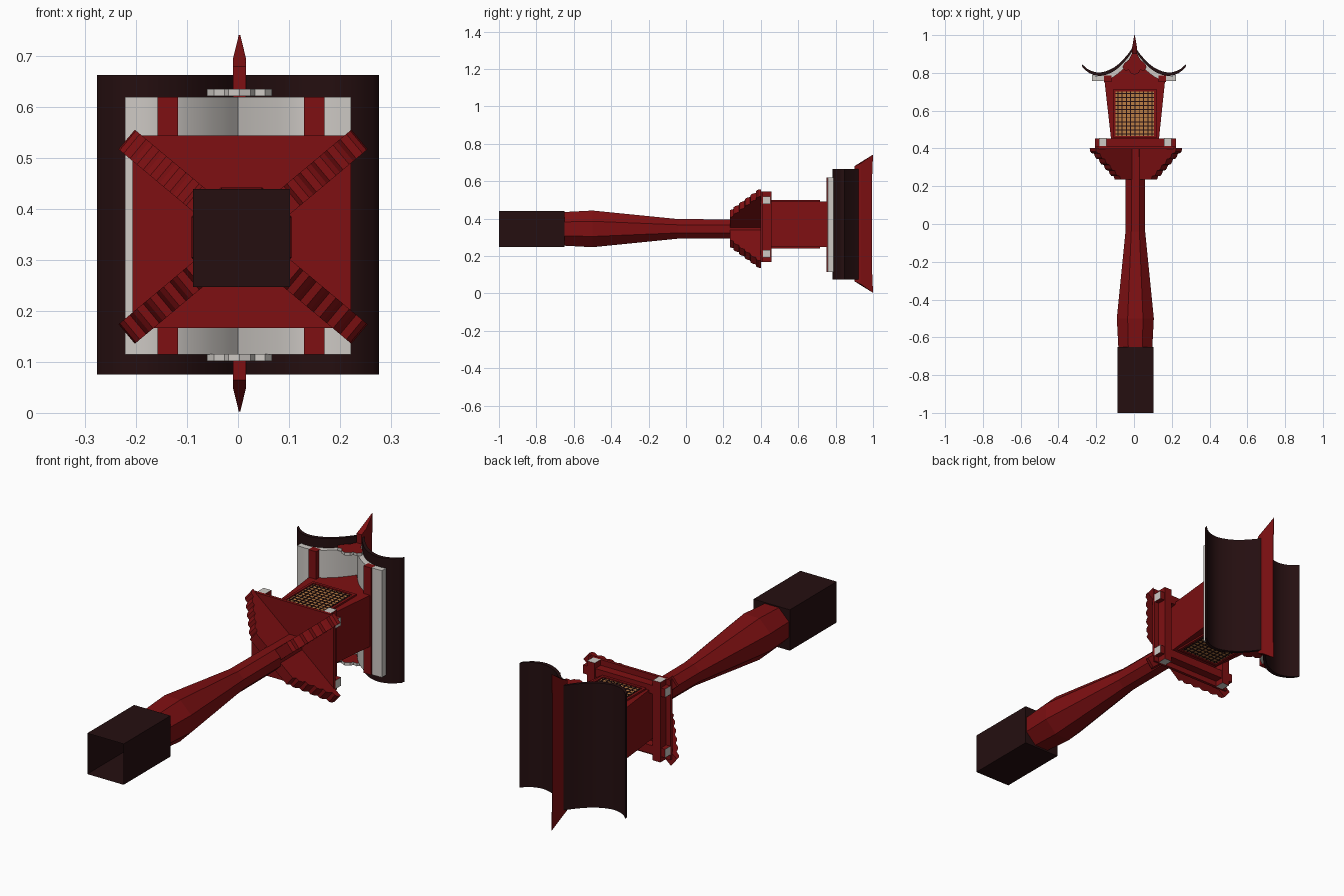
import bpy, bmesh, math
from mathutils import Matrix, Vector

if "Cube" in bpy.data.objects:
    bpy.data.objects.remove(bpy.data.objects["Cube"])


def mat(name, rgb):
    m = bpy.data.materials.new(name)
    m.diffuse_color = (*rgb, 1)
    m.use_nodes = True
    m.node_tree.nodes["Principled BSDF"].inputs["Base Color"].default_value = m.diffuse_color
    return m


RED = mat("dark_red_paint", (0.21, 0.005, 0.006))
BLACK = mat("black_lacquer", (0.018, 0.0045, 0.005))
WHITE = mat("off_white", (0.62, 0.59, 0.56))
PAPER = mat("amber_paper", (0.50, 0.21, 0.06))


def finish(bm, name, *mats):
    bmesh.ops.recalc_face_normals(bm, faces=bm.faces)
    me = bpy.data.meshes.new(name)
    bm.to_mesh(me)
    bm.free()
    for m in mats:
        me.materials.append(m)
    ob = bpy.data.objects.new(name, me)
    bpy.context.collection.objects.link(ob)
    return ob


def prism(name, pts, z0, z1, *mats, matrix=None, rule=None):
    """Extrude an x-y outline along z."""
    bm = bmesh.new()
    f = bm.faces.new([bm.verts.new((x, y, z0)) for x, y in pts])
    r = bmesh.ops.extrude_face_region(bm, geom=[f])
    vs = [v for v in r["geom"] if isinstance(v, bmesh.types.BMVert)]
    bmesh.ops.translate(bm, vec=(0, 0, z1 - z0), verts=vs)
    bmesh.ops.recalc_face_normals(bm, faces=bm.faces)
    if rule:
        for f in bm.faces:
            f.material_index = rule(f)
    if matrix:
        bm.transform(matrix)
    return finish(bm, name, *mats)


def box(name, x0, x1, y0, y1, z0, z1, *mats, rule=None):
    return prism(name, [(x0, y0), (x1, y0), (x1, y1), (x0, y1)], z0, z1, *mats, rule=rule)


def smooth(ob, angle=35):
    bpy.ops.object.select_all(action='DESELECT')
    ob.select_set(True)
    bpy.context.view_layer.objects.active = ob
    bpy.ops.object.shade_smooth_by_angle(angle=math.radians(angle))


def curve(pts, n=4):
    """Catmull-Rom samples through a few points."""
    p = [Vector(q) for q in pts]
    p = [2 * p[0] - p[1]] + p + [2 * p[-1] - p[-2]]
    out = []
    for i in range(1, len(p) - 2):
        a, b, c, d = p[i - 1:i + 3]
        for k in range(n):
            t = k / n
            out.append(tuple(0.5 * (2 * b + (c - a) * t + (2 * a - 5 * b + 4 * c - d) * t * t
                                    + (3 * b - a - 3 * c + d) * t ** 3)))
    return out + [tuple(p[-2])]


CX, CZ = 0.007, 0.345

# base sleeve, open at the foot
base = box("base_sleeve", -0.088, 0.102, -1, -0.65, 0.247, 0.44, BLACK)
bm = bmesh.new()
bm.from_mesh(base.data)
bmesh.ops.delete(bm, geom=[f for f in bm.faces if f.calc_center_median().y < -0.99],
                 context='FACES_ONLY')
bm.to_mesh(base.data)
bm.free()

# octagonal post
bm = bmesh.new()
rings = []
for y, a in ((-0.65, 0.09), (-0.5, 0.098), (-0.04, 0.052), (0.4, 0.05)):
    r = a / math.cos(math.pi / 8)
    rings.append([bm.verts.new((CX + r * math.cos((k + .5) * math.pi / 4), y,
                                CZ + r * math.sin((k + .5) * math.pi / 4))) for k in range(8)])
for a, b in zip(rings, rings[1:]):
    for k in range(8):
        bm.faces.new((a[k], a[(k + 1) % 8], b[(k + 1) % 8], b[k]))
bm.faces.new(rings[0])
bm.faces.new(rings[-1])
finish(bm, "post", RED)

# four stepped diagonal brackets
steps = [(0, 0.235), (0.125, 0.235)]
for i in range(5):
    r, y = 0.125 + i * 0.034, 0.235 + i * 0.03
    steps += [(r + 0.008, y + 0.018), (r + 0.024, y + 0.02), (r + 0.034, y + 0.03)]
steps += [(0.298, 0.402), (0, 0.402)]
ang = math.atan2(0.188, 0.225)
for i, a in enumerate((ang, math.pi - ang, math.pi + ang, -ang)):
    prism(f"bracket_{i}", steps, -0.025, 0.025, RED,
          matrix=Matrix.Translation((0.01, 0, 0.346)) @ Matrix.Rotation(-a, 4, 'Y'))

# platform and crossed beams with white ends
box("platform", -0.207, 0.222, 0.398, 0.412, 0.167, 0.545, RED)
for i, z in enumerate((0.213, 0.498)):
    box(f"cross_beam_{i}", -0.207, 0.222, 0.412, 0.452, z - 0.02, z + 0.02, RED, WHITE,
        rule=lambda f: int(abs(f.normal.x) > 0.9))
for i, x in enumerate((-0.165, 0.178)):
    box(f"long_beam_{i}", x - 0.02, x + 0.02, 0.41, 0.456, 0.167, 0.545, RED, WHITE,
        rule=lambda f: int(abs(f.normal.z) > 0.9))

# lantern body with gable
prism("lantern_body", [(-0.117, 0.41), (0.128, 0.41), (0.165, 0.765), (0.08, 0.83),
                       (0.005, 0.895), (-0.07, 0.83), (-0.157, 0.765)], 0.248, 0.49, RED)

# paper windows with frame and lattice on both broad faces
X0, X1, Y0, Y1 = -0.097, 0.107, 0.466, 0.702
for side, face, s in (("upper", 0.49, 1), ("lower", 0.248, -1)):
    def plate(name, x0, x1, y0, y1, t, m):
        box(f"{side}_{name}", x0, x1, y0, y1, min(face, face + s * t), max(face, face + s * t), m)
    plate("paper", X0, X1, Y0, Y1, 0.002, PAPER)
    for i in range(9):
        x = X0 + (X1 - X0) * (i + 0.5) / 9
        plate(f"lattice_upright_{i}", x - 0.0025, x + 0.0025, Y0, Y1, 0.004, BLACK)
    for i in range(11):
        y = Y0 + (Y1 - Y0) * (i + 0.5) / 11
        plate(f"lattice_bar_{i}", X0, X1, y - 0.0025, y + 0.0025, 0.0035, BLACK)
    plate("frame_left", X0 - 0.012, X0, Y0 - 0.012, Y1 + 0.014, 0.008, RED)
    plate("frame_right", X1, X1 + 0.012, Y0 - 0.012, Y1 + 0.014, 0.008, RED)
    plate("frame_bottom", X0, X1, Y0 - 0.012, Y0, 0.008, RED)
    plate("frame_top", X0, X1, Y1, Y1 + 0.014, 0.008, RED)

# sweeping black roof and white lining: half profiles mirrored over the ridge
def mirrored(half):
    return [(-x, y) for x, y in half] + [(x, y) for x, y in reversed(half)][1:]


top = curve([(0.277, 0.848), (0.24, 0.817), (0.19, 0.802), (0.14, 0.812),
             (0.09, 0.84), (0.04, 0.89), (0, 0.945)])
under = [(x * 0.985, y - 0.018) for x, y in top]
roof = prism("roof", mirrored(top) + mirrored(under)[::-1], 0.075, 0.664, BLACK)
smooth(roof)
lin_top = curve([(0.222, 0.788), (0.19, 0.784), (0.14, 0.794), (0.09, 0.822), (0.04, 0.872), (0, 0.927)])
lin_low = curve([(0.222, 0.758), (0.17, 0.757), (0.12, 0.772), (0.07, 0.808), (0.03, 0.85), (0, 0.89)])
smooth(prism("roof_lining", mirrored(lin_top) + mirrored(lin_low)[::-1], 0.115, 0.62, WHITE))

# purlins under the eaves
for i, x in enumerate((-0.138, 0.15)):
    box(f"purlin_{i}", x - 0.02, x + 0.02, 0.752, 0.785, 0.1145, 0.6205, RED)

# scalloped gable pendants: red faces, white edges
pend = [(0, 0.79), (0.022, 0.80), (0.03, 0.815), (0.05, 0.812), (0.064, 0.83),
        (0.055, 0.85), (0.03, 0.87), (0.012, 0.905), (0, 0.915)]
outline = pend + [(-x, y) for x, y in pend[-2:0:-1]]
for i, z in enumerate((0.102, 0.622)):
    prism(f"gable_pendant_{i}", [(x + 0.003, y) for x, y in outline], z, z + 0.014, RED, WHITE,
          rule=lambda f: int(abs(f.normal.z) < 0.9))

# ridge fin flaring out to points at both ends
bm = bmesh.new()
secs = []
for z_lo, z_mid, z_top, ytop in ((0.065, 0.05, 0.003, 1.0), (0.12, 0.12, 0.12, 0.995),
                                 (0.62, 0.62, 0.62, 0.995), (0.68, 0.695, 0.742, 1.0)):
    secs.append([bm.verts.new(p) for p in (
        (-0.010, 0.90, z_lo), (-0.010, 0.935, z_mid), (0.0015, ytop, z_top),
        (0.0045, ytop, z_top), (0.016, 0.935, z_mid), (0.016, 0.90, z_lo))])
for a, b in zip(secs, secs[1:]):
    for k in range(6):
        bm.faces.new((a[k], a[(k + 1) % 6], b[(k + 1) % 6], b[k]))
bm.faces.new(secs[0])
bm.faces.new(secs[-1])
finish(bm, "ridge_fin", RED)
